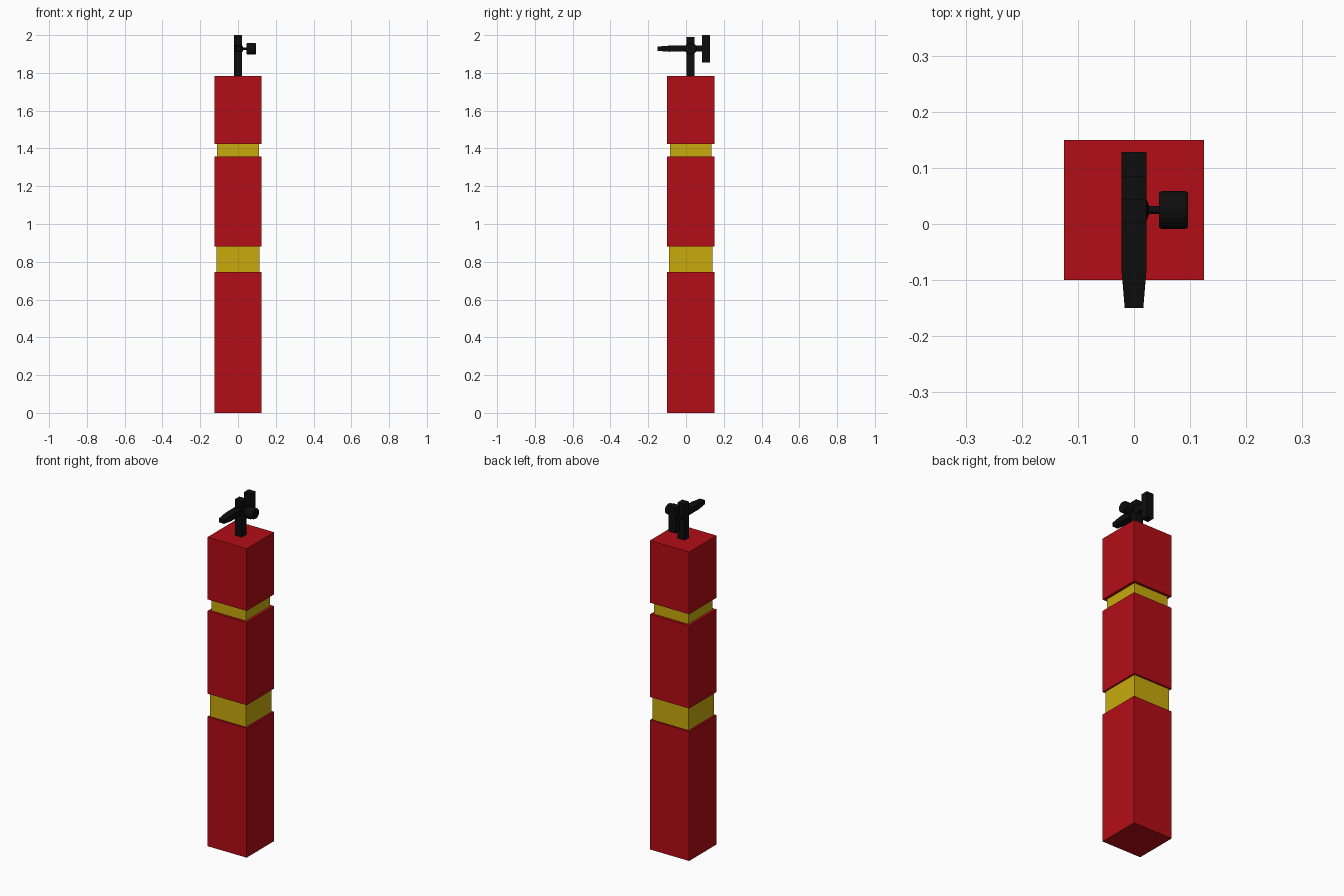
import bpy, bmesh
from math import pi
from mathutils import Matrix

if "Cube" in bpy.data.objects:
    bpy.data.objects.remove(bpy.data.objects["Cube"])


def material(name, color):
    m = bpy.data.materials.new(name)
    m.diffuse_color = color
    m.use_nodes = True
    m.node_tree.nodes["Principled BSDF"].inputs["Base Color"].default_value = m.diffuse_color
    return m


RED = material("red_casing", (0.45, 0.004, 0.008, 1))
YELLOW = material("yellow_band", (0.58, 0.4, 0.004, 1))
BLACK = material("black_metal", (0.004, 0.004, 0.004, 1))


def finish(name, bm, mat):
    bmesh.ops.recalc_face_normals(bm, faces=bm.faces)
    me = bpy.data.meshes.new(name)
    bm.to_mesh(me)
    bm.free()
    me.materials.append(mat)
    ob = bpy.data.objects.new(name, me)
    bpy.context.collection.objects.link(ob)
    return ob


def box(name, x, y, z, mat):
    bm = bmesh.new()
    bmesh.ops.create_cube(bm, size=1)
    for v in bm.verts:
        v.co = [r[0] if c < 0 else r[1] for r, c in zip((x, y, z), v.co)]
    return finish(name, bm, mat)


def lathe_x(name, profile, center, z_scale, sides=16):
    """Capped rings along x; profile holds (x, radius) pairs."""
    bm = bmesh.new()
    rings = []
    for x, r in profile:
        mat = (Matrix.Translation((x, *center)) @ Matrix.Diagonal((1, 1, z_scale, 1))
               @ Matrix.Rotation(pi / 2, 4, 'Y'))
        rings.append(bmesh.ops.create_circle(bm, segments=sides, radius=r, matrix=mat)["verts"])
    for a, b in zip(rings, rings[1:]):
        for i in range(sides):
            j = (i + 1) % sides
            bm.faces.new((a[i], a[j], b[j], b[i]))
    bm.faces.new(rings[0])
    bm.faces.new(rings[-1])
    return finish(name, bm, BLACK)


# Square casing: red blocks separated by slightly inset yellow bands
CY = 0.025
for name, half, z0, z1, mat in [
        ("lower_casing", 0.125, 0, 0.747, RED),
        ("wide_band", 0.115, 0.747, 0.88, YELLOW),
        ("middle_casing", 0.125, 0.88, 1.357, RED),
        ("narrow_band", 0.11, 1.357, 1.424, YELLOW),
        ("upper_casing", 0.125, 1.424, 1.783, RED)]:
    box(name, (-half, half), (CY - half, CY + half), (z0, z1), mat)

# Valve post and rear crossbar plate
W = (-0.022, 0.022)
box("valve_post", W, (0.002, 0.044), (1.78, 1.99), BLACK)
box("rear_bar", W, (0.084, 0.128), (1.854, 2.0), BLACK)

# Horizontal spout with tapered tip
box("spout_rod", W, (-0.085, 0.09), (1.912, 1.945), BLACK)
bm = bmesh.new()
bmesh.ops.create_cube(bm, size=1)
for v in bm.verts:
    tip = v.co.y < 0
    v.co = (v.co.x * (0.033 if tip else 0.044),
            -0.15 if tip else -0.085,
            1.928 + v.co.z * (0.023 if tip else 0.033))
finish("spout_tip", bm, BLACK)

# Side gauge on a short flared stem
lathe_x("gauge_stem", [(0.015, 0.022), (0.023, 0.018), (0.027, 0.007), (0.05, 0.007)], (CY, 1.928), 1)
lathe_x("gauge_knob", [(0.045, 0.031), (0.05, 0.034), (0.091, 0.034), (0.096, 0.031)], (CY, 1.928), 0.88)
